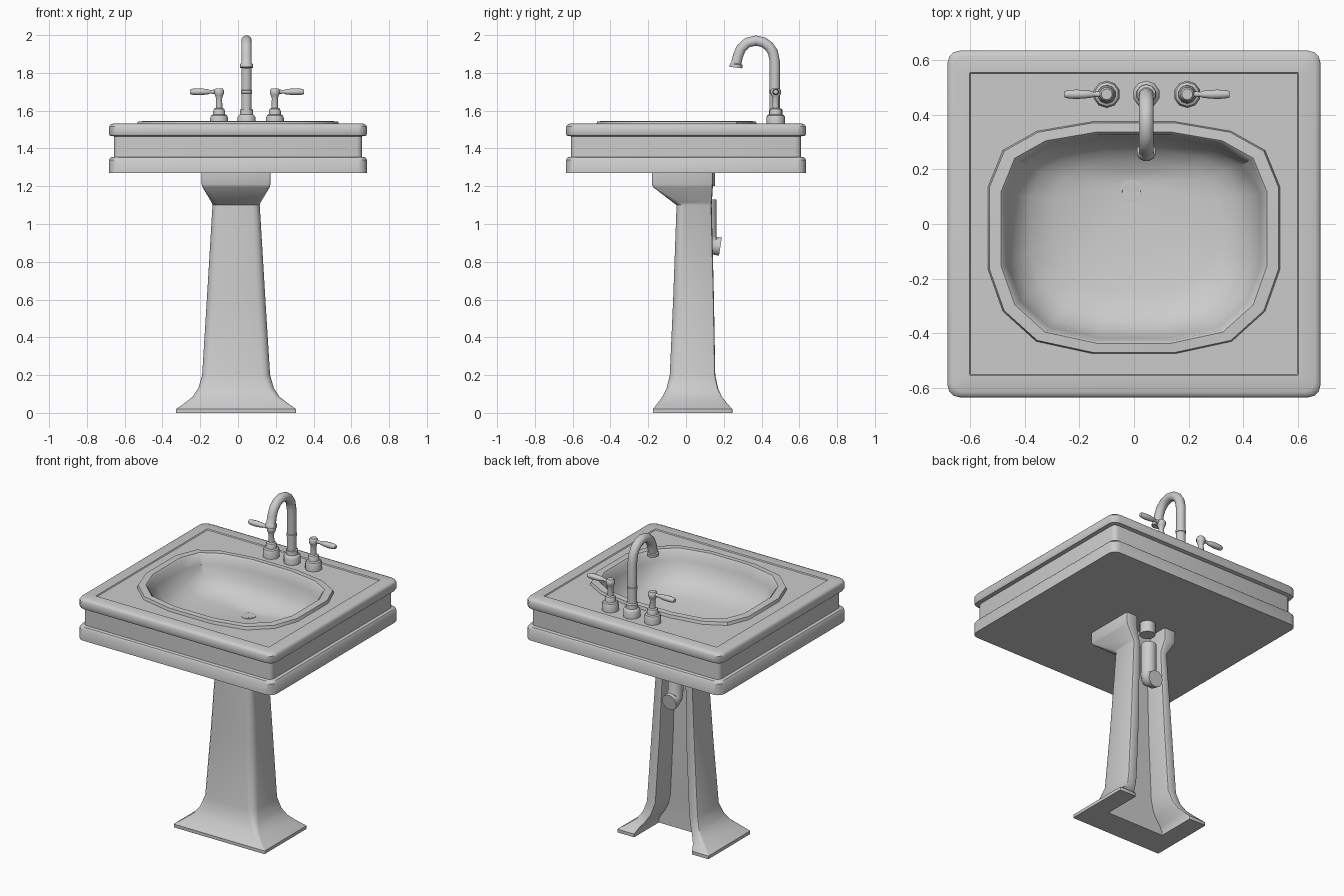
import bpy, bmesh, math
from mathutils import Vector


def loft(name, rings, angle=35):
    """Skin a list of equal-length point rings and cap both ends."""
    bm = bmesh.new()
    vr = [[bm.verts.new(p) for p in r] for r in rings]
    n = len(vr[0])
    for a, b in zip(vr, vr[1:]):
        for i in range(n):
            j = (i + 1) % n
            bm.faces.new((a[i], a[j], b[j], b[i]))
    bm.faces.new(vr[0][::-1])
    bm.faces.new(vr[-1])
    bmesh.ops.recalc_face_normals(bm, faces=bm.faces)
    me = bpy.data.meshes.new(name)
    bm.to_mesh(me)
    bm.free()
    ob = bpy.data.objects.new(name, me)
    bpy.context.collection.objects.link(ob)
    bpy.ops.object.select_all(action='DESELECT')
    ob.select_set(True)
    bpy.context.view_layer.objects.active = ob
    bpy.ops.object.shade_smooth_by_angle(angle=math.radians(angle))
    return ob


def sweep(name, path, radii, sides=12, angle=40):
    """Round section of changing radius along a planar path."""
    pts = [Vector(p) for p in path]
    rings = []
    for i, p in enumerate(pts):
        t = (pts[min(i + 1, len(pts) - 1)] - pts[max(i - 1, 0)]).normalized()
        u = Vector((0, 1, 0)) if abs(t.x) > 0.9 else Vector((1, 0, 0))
        v = t.cross(u).normalized()
        rings.append([p + radii[i] * (math.cos(a) * u + math.sin(a) * v)
                      for a in [2 * math.pi * (k + 0.5) / sides for k in range(sides)]])
    return loft(name, rings, angle)


def turned(name, x, y, prof, sides=12):
    """Upright turned part from (radius, z) pairs."""
    return sweep(name, [(x, y, z) for r, z in prof], [r for r, z in prof], sides)


# ---- basin: slab, rim and bowl as one 16-sided loft
def slab_ring(inset, z, r):
    hx, hy = 0.683 - inset, 0.635 - inset
    out = []
    for q, (sx, sy) in enumerate([(1, 1), (-1, 1), (-1, -1), (1, -1)]):
        for k in range(4):
            a = math.pi / 2 * (q + k / 3)
            out.append((sx * (hx - r) + r * math.cos(a), sy * (hy - r) + r * math.sin(a), z))
    return out


UP = [(.535, .185), (.48, .32), (.355, .39), (.15, .425)]
DN = [(.535, -.115), (.48, -.27), (.358, -.38), (.15, -.425)]
OVAL = UP + [(-x, y) for x, y in UP[::-1]] + [(-x, y) for x, y in DN] + DN[::-1]


def bowl_ring(s, z, cx=0.0, cy=-0.05):
    return [(cx + s * x, cy + s * y, z) for x, y in OVAL]


rings = [slab_ring(i, z, r) for i, z, r in [
    (0, 1.27, .045), (0, 1.34, .045), (.008, 1.352, .045), (.026, 1.356, .03), (.026, 1.464, .03),
    (.004, 1.468, .045), (0, 1.476, .045), (0, 1.515, .045), (.006, 1.525, .045), (.02, 1.531, .04),
    (.08, 1.531, .004), (.084, 1.525, .004)]]
rings += [bowl_ring(s, z, cx, cy) for s, z, cx, cy in [
    (1, 1.525, 0, -.05), (.99, 1.543, 0, -.05), (.91, 1.545, 0, -.05), (.89, 1.535, 0, -.05),
    (.865, 1.48, 0, -.05), (.81, 1.41, 0, -.045), (.71, 1.36, 0, -.035), (.55, 1.332, 0, -.01),
    (.28, 1.313, -.005, .07)]]
rings.append([(-.01 + .044 * math.cos(a), .12 + .044 * math.sin(a), 1.305)
              for a in [2 * math.pi * (k + .5) / 16 for k in range(16)]])
loft("basin", rings)
turned("drain", -.01, .12, [(.042, 1.30), (.042, 1.308), (.034, 1.310), (.03, 1.307)], 16)


# ---- pedestal: U-shaped section, open at the back
def u_ring(z, w, yf, yb, wi, yi, c):
    d = min(c, .012)
    half = [(wi, yi), (wi, yb - d), (wi + .3 * d, yb - .3 * d), (wi + d, yb),
            (w - d, yb), (w - .3 * d, yb - .3 * d), (w, yb - d),
            (w, yf + c), (w - .13 * c, yf + .5 * c), (w - .5 * c, yf + .13 * c), (w - c, yf)]
    full = half + [(-x, y) for x, y in half[::-1]]
    return [(x - .01, y, z) for x, y in full]


loft("pedestal", [u_ring(*p) for p in [
    (0, .318, -.175, .245, .20, 0, .006),
    (.02, .318, -.175, .245, .20, 0, .006),
    (.05, .275, -.152, .218, .185, 0, .015),
    (.085, .23, -.125, .19, .16, 0, .025),
    (.13, .20, -.103, .17, .135, 0, .035),
    (.2, .18, -.086, .155, .115, .005, .045),
    (.6, .155, -.068, .148, .092, .01, .045),
    (1.1, .125, -.05, .136, .075, .015, .04),
    (1.115, .13, -.07, .137, .077, .015, .035),
    (1.195, .178, -.174, .142, .10, .015, .012),
    (1.21, .182, -.18, .142, .10, .015, .01),
    (1.272, .182, -.18, .142, .10, .015, .01)]])

# ---- waste pipe behind the pedestal
turned("pipe_stub", -.01, .108, [(.046, 1.2), (.046, 1.275)])
sweep("waste_pipe", [(-.01, .117, 1.13), (-.01, .117, .935), (-.01, .127, .90), (-.01, .15, .885), (-.01, .182, .88)],
      [.046, .046, .048, .05, .05])

# ---- spout
FY = .475
SX = .045
turned("spout_base", SX, FY, [(.05, 1.52), (.05, 1.565), (.044, 1.575), (.037, 1.58), (.036, 1.605), (.028, 1.61)], 10)
path = [(.47, 1.6), (.47, 1.86), (.46, 1.91), (.44, 1.94), (.41, 1.962), (.37, 1.971), (.325, 1.96),
        (.292, 1.93), (.275, 1.89), (.266, 1.85), (.266, 1.845), (.264, 1.828)]
sweep("spout", [(SX, y, z) for y, z in path], [.028] * 10 + [.035, .035])
turned("spout_collar", SX, .47, [(.025, 1.69), (.031, 1.693), (.031, 1.708), (.025, 1.711)])

# ---- two mirrored tap handles
LEVER = [(0, .011), (.03, .011), (.048, .009), (.056, .013), (.08, .016), (.11, .018), (.14, .016), (.155, .012)]
for side, x in [("left", -.10), ("right", .195)]:
    s = -1 if side == "left" else 1
    turned(side + "_tap_base", x, FY, [(.05, 1.52), (.05, 1.56), (.044, 1.575), (.034, 1.58), (.033, 1.598), (.028, 1.61), (.018, 1.615),
                                       (.017, 1.665), (.022, 1.68), (.027, 1.69), (.027, 1.708), (.02, 1.717)], 10)
    sweep(side + "_tap_lever", [(x + s * d, FY, 1.7) for d, r in LEVER], [r for d, r in LEVER], 10)
